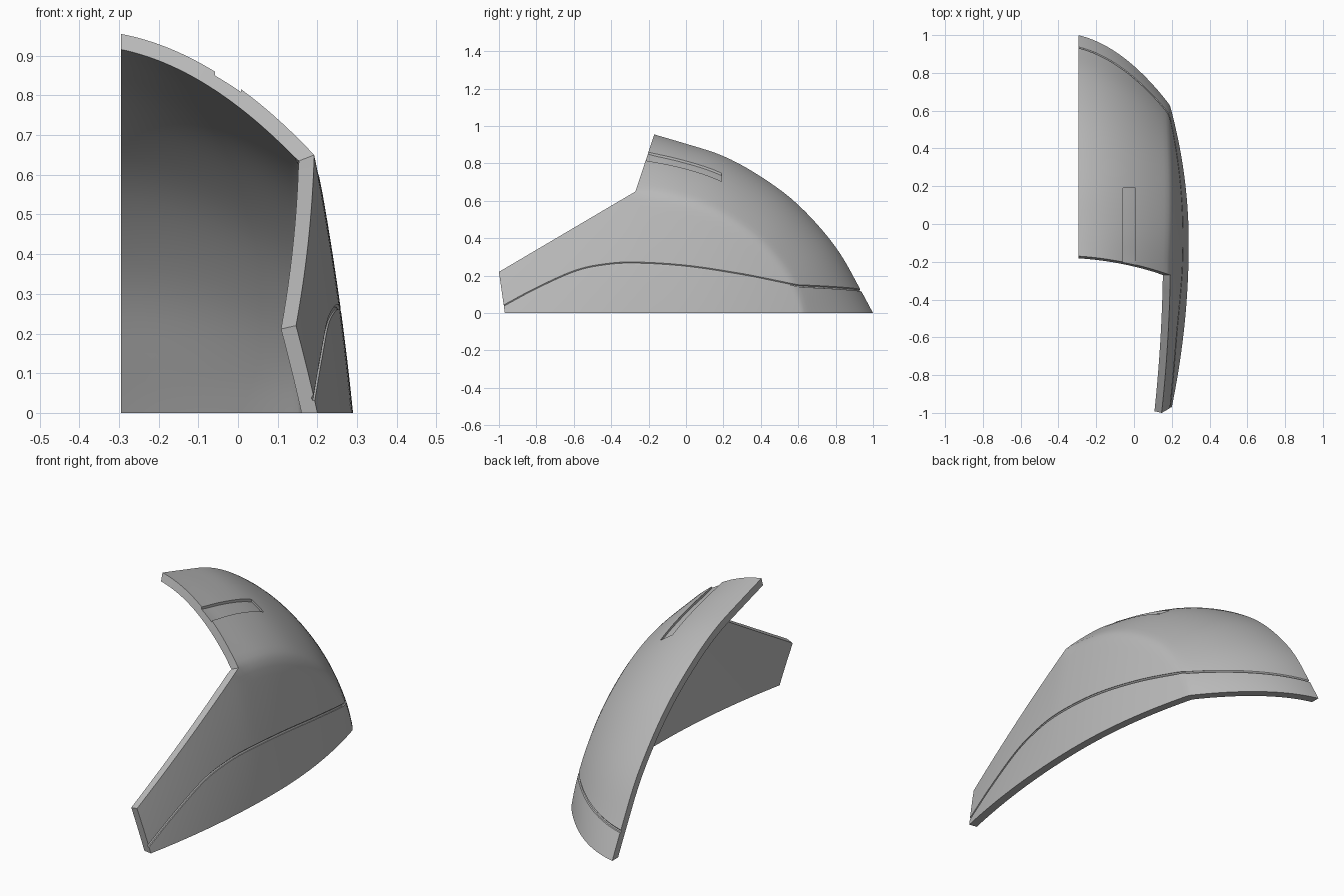
import bpy, bmesh
from mathutils import Vector
from mathutils.bvhtree import BVHTree

if "Cube" in bpy.data.objects:
    bpy.data.objects.remove(bpy.data.objects["Cube"])

CUT_X = -0.295
THICK = 0.04


def spline(points, n):
    """Evenly stepped smooth curve through a few points."""
    pts = [Vector(p) for p in points]
    pts = [pts[0] * 2 - pts[1]] + pts + [pts[-1] * 2 - pts[-2]]
    out = []
    for i in range(n + 1):
        u = i / n * (len(pts) - 3)
        k = min(int(u), len(pts) - 4)
        t = u - k
        a, b, c, d = pts[k:k + 4]
        out.append((b * 2 + (c - a) * t + (a * 2 - b * 5 + c * 4 - d) * t * t
                    + (b * 3 - a - c * 3 + d) * t ** 3) / 2)
    return out


def side(y, z):
    """Point on the outer face of the side panel."""
    bow = 0.29 - (0.119 if y < -0.1 else 0.188) * (y + 0.1) ** 2
    flare = 0.1 + 0.1 * max(0, (-0.27 - y) / 0.73)
    return Vector((bow - flare * z - 0.07 * z * z, y, z))


def add_grid(bm, rows):
    grid = [[bm.verts.new(p) for p in row] for row in rows]
    for r, s in zip(grid, grid[1:]):
        for i in range(len(r) - 1):
            bm.faces.new((r[i], r[i + 1], s[i + 1], s[i]))
    return grid


def mesh_object(name, bm):
    mesh = bpy.data.meshes.new(name)
    bm.to_mesh(mesh)
    obj = bpy.data.objects.new(name, mesh)
    bpy.context.collection.objects.link(obj)
    return obj


def apply_all(obj):
    bpy.ops.object.select_all(action='DESELECT')
    obj.select_set(True)
    bpy.context.view_layer.objects.active = obj
    bpy.ops.object.convert(target='MESH')
    return bpy.context.object


# Outer skin: crown from the centre profile to the crease, then the side panel
N = 40
centre = spline([(-0.17, 0.955), (0.0, 0.905), (0.2, 0.84), (0.4, 0.73), (0.6, 0.58),
                 (0.8, 0.355), (0.93, 0.13), (1.0, 0.0), (1.03, -0.06)], N)
crease = spline([(-0.27, 0.65), (-0.06, 0.62), (0.12, 0.56), (0.28, 0.47), (0.42, 0.36),
                 (0.53, 0.23), (0.6, 0.11), (0.63, 0.0), (0.64, -0.06)], N)
bm = bmesh.new()
crown = []
for c, k in zip(centre, crease):
    edge = side(*k)
    row = []
    for i in range(-2, 25):
        w = i / 24
        yz = c.lerp(k, 0.3 * w + 0.7 * w * w)
        row.append((CUT_X + w * (edge.x - CUT_X), yz.x, yz.y))
    crown.append(row)
add_grid(bm, crown)

rim = Vector((-1.0, 0.22)), Vector((-0.27, 0.65))
tops = [rim[0].lerp(rim[1], i / 20) for i in range(20)] + crease
lows = [Vector((-0.96 + 0.71 * i / 20, -0.06)) for i in range(20)]
lows += [Vector((-0.25 + 0.89 * i / N, -0.06)) for i in range(N + 1)]
add_grid(bm, [[side(*t.lerp(b, j / 18)) for j in range(19)] for t, b in zip(tops, lows)])

bmesh.ops.remove_doubles(bm, verts=bm.verts, dist=0.0005)
inner = [v for v in bm.verts if not v.is_boundary]
for _ in range(3):
    bmesh.ops.smooth_vert(bm, verts=inner, factor=0.5, use_axis_x=True,
                          use_axis_y=True, use_axis_z=True)
bmesh.ops.recalc_face_normals(bm, faces=bm.faces)
if sum(f.normal.x + f.normal.y + f.normal.z for f in bm.faces) < 0:
    bmesh.ops.reverse_faces(bm, faces=bm.faces)
bm.normal_update()
skin = BVHTree.FromBMesh(bm)
shell = mesh_object("half_shell", bm)


def hit(origin, direction):
    return skin.ray_cast(Vector(origin), Vector(direction))[0]


# Trimming block: flat base and flat centre plane
bm = bmesh.new()
bmesh.ops.create_cube(bm, size=4)
bmesh.ops.translate(bm, verts=bm.verts, vec=(CUT_X + 2, 0, 2))
trim = mesh_object("trim_block", bm)

# Groove cutter: thin tube along the panel seam
seam = spline([(-0.95, 0.05), (-0.8, 0.13), (-0.6, 0.22), (-0.45, 0.255), (-0.28, 0.267),
               (0.0, 0.25), (0.3, 0.205), (0.54, 0.157)], 40)
path = [hit((1, y, z), (-1, 0, 0)) for y, z in seam]
path += [hit((0.17 - 0.49 * i / 24, 2, 0.145 - 0.025 * i / 24), (0, -1, 0)) for i in range(25)]
path = [p for p in path if p]
path.insert(0, path[0] * 2 - path[2])
curve = bpy.data.curves.new("seam_groove", 'CURVE')
curve.dimensions = '3D'
curve.bevel_depth = 0.007
curve.bevel_resolution = 1
curve.use_fill_caps = True
line = curve.splines.new('POLY')
line.points.add(len(path) - 1)
for p, co in zip(line.points, path):
    p.co = (*co, 1)
groove = bpy.data.objects.new("seam_groove", curve)
bpy.context.collection.objects.link(groove)
groove = apply_all(groove)

# Slot cutter: block whose floor follows the crown
bm = bmesh.new()
rows = []
for i in range(15):
    y = -0.25 + 0.44 * i / 14
    row = []
    for j in range(5):
        x = -0.058 + 0.066 * j / 4
        p = hit((x, max(y, -0.17), 2), (0, 0, -1))
        row.append((x, y, p.z + 0.3 * max(0, -0.17 - y) - 0.013))
    rows.append(row)
add_grid(bm, rows)
lid = bmesh.ops.extrude_face_region(bm, geom=bm.faces[:])["geom"]
bmesh.ops.translate(bm, vec=(0, 0, 0.08),
                    verts=[g for g in lid if isinstance(g, bmesh.types.BMVert)])
bmesh.ops.recalc_face_normals(bm, faces=bm.faces)
slot = mesh_object("crown_slot", bm)

# Thicken, trim and cut the shell
solid = shell.modifiers.new("thickness", 'SOLIDIFY')
solid.thickness = THICK
solid.offset = -1
solid.use_even_offset = True
for cutter, mode in ((trim, 'INTERSECT'), (slot, 'DIFFERENCE'), (groove, 'DIFFERENCE')):
    cutter.hide_render = True
    mod = shell.modifiers.new(cutter.name, 'BOOLEAN')
    mod.operation = mode
    mod.solver = 'EXACT'
    mod.object = cutter
shell = apply_all(shell)
for cutter in (trim, slot, groove):
    bpy.data.objects.remove(cutter)
bpy.ops.object.shade_smooth_by_angle(angle=0.6)

# Plain grey finish
grey = bpy.data.materials.new("plain_grey")
grey.use_nodes = True
colour = (0.5, 0.5, 0.5, 1)
grey.diffuse_color = colour
grey.node_tree.nodes["Principled BSDF"].inputs["Base Color"].default_value = colour
shell.data.materials.clear()
shell.data.materials.append(grey)
